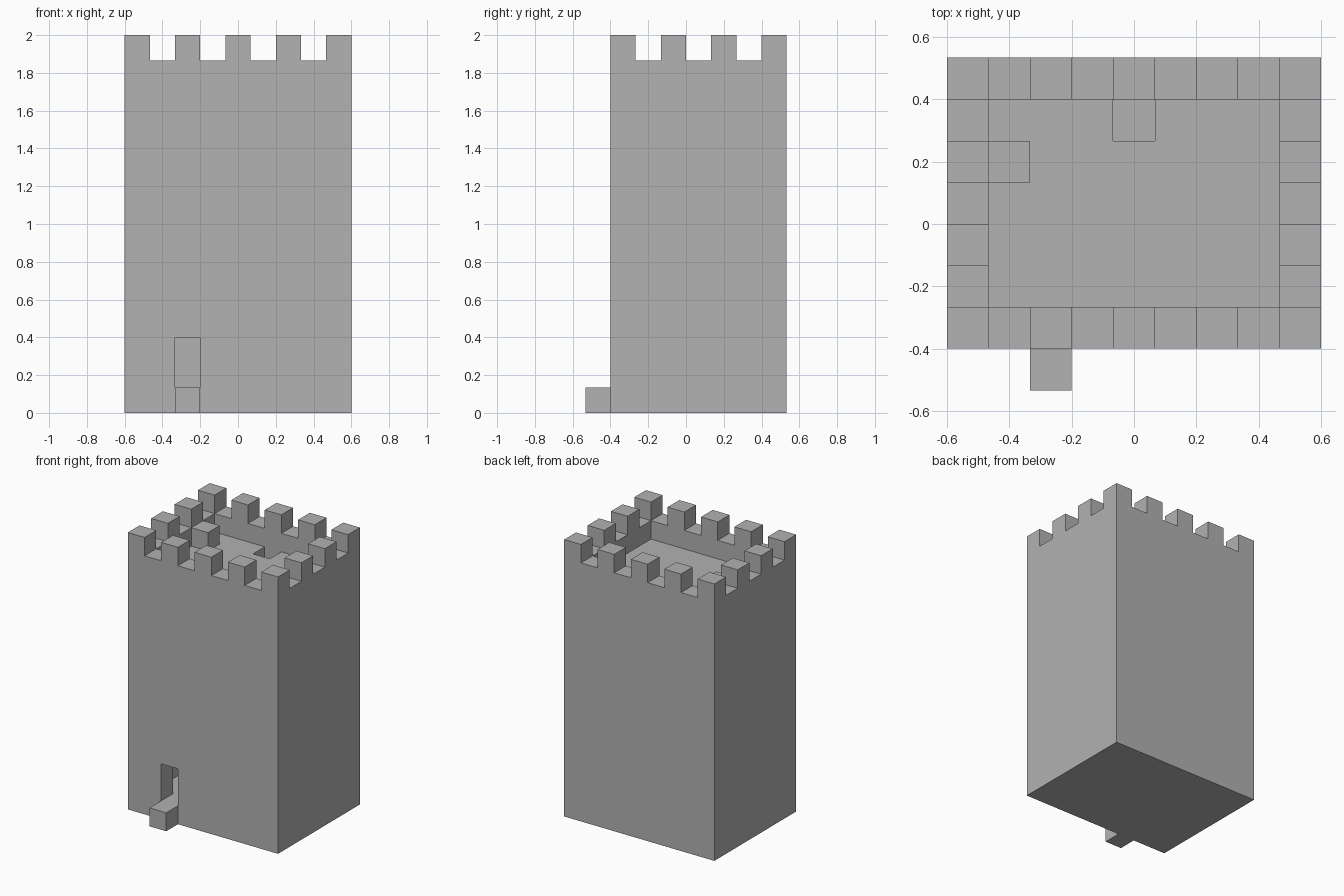
import bpy
import bmesh
from mathutils import Vector

cube = bpy.data.objects.get("Cube")
if cube:
    bpy.data.objects.remove(cube, do_unlink=True)

# The whole tower sits on a block module: 9 wide, 7 deep, 15 high
U = 2 / 15
WIDTH, DEPTH, HEIGHT = 9, 7, 15
ORIGIN = Vector((-0.6, -0.4, 0))

stone = bpy.data.materials.new("grey_stone")
stone.use_nodes = True
GREY = (0.445, 0.445, 0.445, 1)
stone.diffuse_color = GREY
stone.node_tree.nodes["Principled BSDF"].inputs["Base Color"].default_value = GREY


def blocks(name, boxes):
    """Object made of boxes, each given by two corners in block units."""
    bm = bmesh.new()
    for low, high in boxes:
        low, high = Vector(low), Vector(high)
        size, centre = (high - low) * U, (low + high) * U / 2 + ORIGIN
        for v in bmesh.ops.create_cube(bm, size=1)["verts"]:
            v.co = v.co * size + centre
    mesh = bpy.data.meshes.new(name)
    bm.to_mesh(mesh)
    bm.free()
    mesh.materials.append(stone)
    obj = bpy.data.objects.new(name, mesh)
    bpy.context.collection.objects.link(obj)
    return obj


def carve(target, name, boxes):
    """Cut the boxes out of the target and discard the cutter."""
    cutter = blocks(name, boxes)
    cutter.hide_render = True
    mod = target.modifiers.new(name, "BOOLEAN")
    mod.operation = "DIFFERENCE"
    mod.solver = "EXACT"
    mod.object = cutter
    graph = bpy.context.evaluated_depsgraph_get()
    mesh = bpy.data.meshes.new_from_object(target.evaluated_get(graph))
    target.modifiers.clear()
    target.data = mesh
    bpy.data.objects.remove(cutter, do_unlink=True)


# Tower body with an inner room and a sunken roof deck
tower = blocks("tower", [((0, 0, 0), (WIDTH, DEPTH, HEIGHT))])
carve(tower, "room_cut", [((1, 1, 1), (WIDTH - 1, DEPTH - 1, 12))])
carve(tower, "roof_cut", [((1, 1, 13), (WIDTH - 1, DEPTH - 1, 16))])

# Battlement gaps: every second block along each wall
carve(tower, "front_back_gap_cut",
      [((x, -1, 14), (x + 1, DEPTH + 1, 16)) for x in range(1, WIDTH, 2)])
carve(tower, "side_gap_cut",
      [((-1, y, 14), (WIDTH + 1, y + 1, 16)) for y in range(1, DEPTH, 2)])

# Doorway and roof hatch
carve(tower, "doorway_cut", [((2, -1, 1), (3, 1.5, 3))])
carve(tower, "hatch_cut", [((4, 5, 11.5), (5, 6, 13.5))])
tower.data.name = "tower"

# Steps at the door and on the roof deck
blocks("door_step", [((2, -1, 0), (3, 0, 1))])
blocks("roof_step", [((1, 4, 13), (2, 5, 14))])
